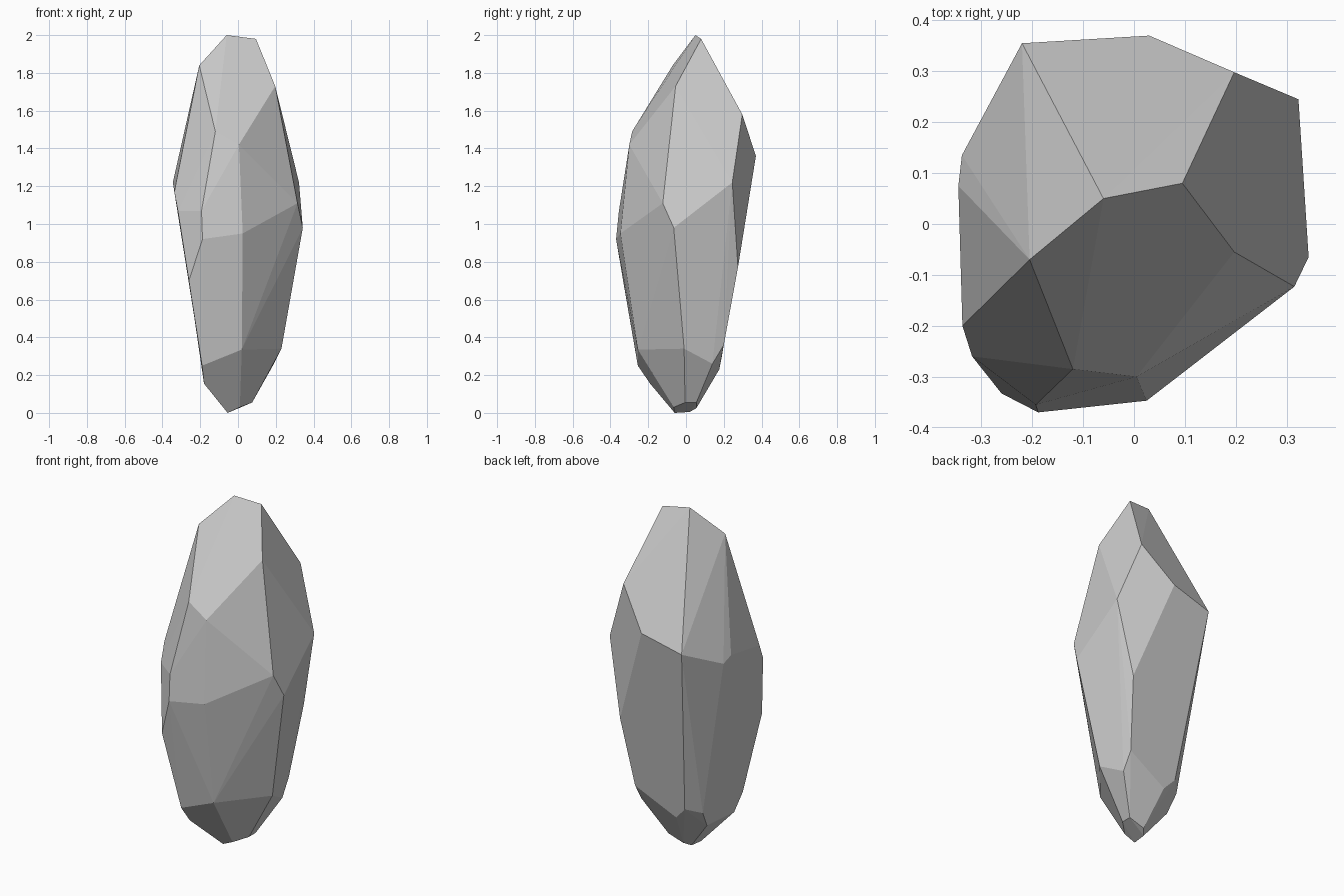
import bpy, bmesh
from math import radians

# Corner points of the faceted stone, grouped from crown to base
crown = [(-.06, .05, 2.0), (.095, .08, 1.98), (-.205, -.07, 1.84), (.197, -.055, 1.73)]
shoulder = [(.197, .298, 1.58), (-.12, -.285, 1.49), (.005, -.30, 1.42), (.03, .37, 1.36),
            (-.22, .355, 1.295), (.323, .245, 1.22)]
girdle = [(-.338, .135, 1.19), (-.345, .075, 1.22), (-.337, -.20, 1.17), (-.318, -.26, 1.07),
          (-.193, -.355, 1.07), (-.188, -.37, .92), (.025, -.347, .95), (.315, -.123, 1.11),
          (.343, -.065, .98), (.235, .275, .77), (-.26, -.333, .70)]
lower = [(.23, -.01, .34), (.19, .20, .36), (.19, .14, .26), (-.06, .176, .23),
         (-.125, .19, .30), (-.193, .12, .27), (-.178, .06, .17), (-.18, -.19, .155),
         (-.19, -.255, .25), (.02, -.255, .335)]
foot = [(.075, .055, .055), (.075, -.005, .055), (-.02, .055, .025),
        (-.05, .02, .005), (-.055, -.06, 0), (.01, -.065, .03)]

# Wrap the points in a convex shell and merge nearly flat facets
bm = bmesh.new()
for p in crown + shoulder + girdle + lower + foot:
    bm.verts.new(p)
res = bmesh.ops.convex_hull(bm, input=bm.verts[:])
loose = [v for v in bm.verts if not v.link_faces]
bmesh.ops.delete(bm, geom=loose, context='VERTS')
bmesh.ops.dissolve_limit(bm, angle_limit=radians(3), verts=bm.verts[:], edges=bm.edges[:])
bmesh.ops.recalc_face_normals(bm, faces=bm.faces[:])

mesh = bpy.data.meshes.new("faceted_stone")
bm.to_mesh(mesh)
bm.free()
stone = bpy.data.objects.new("faceted_stone", mesh)
bpy.context.collection.objects.link(stone)
